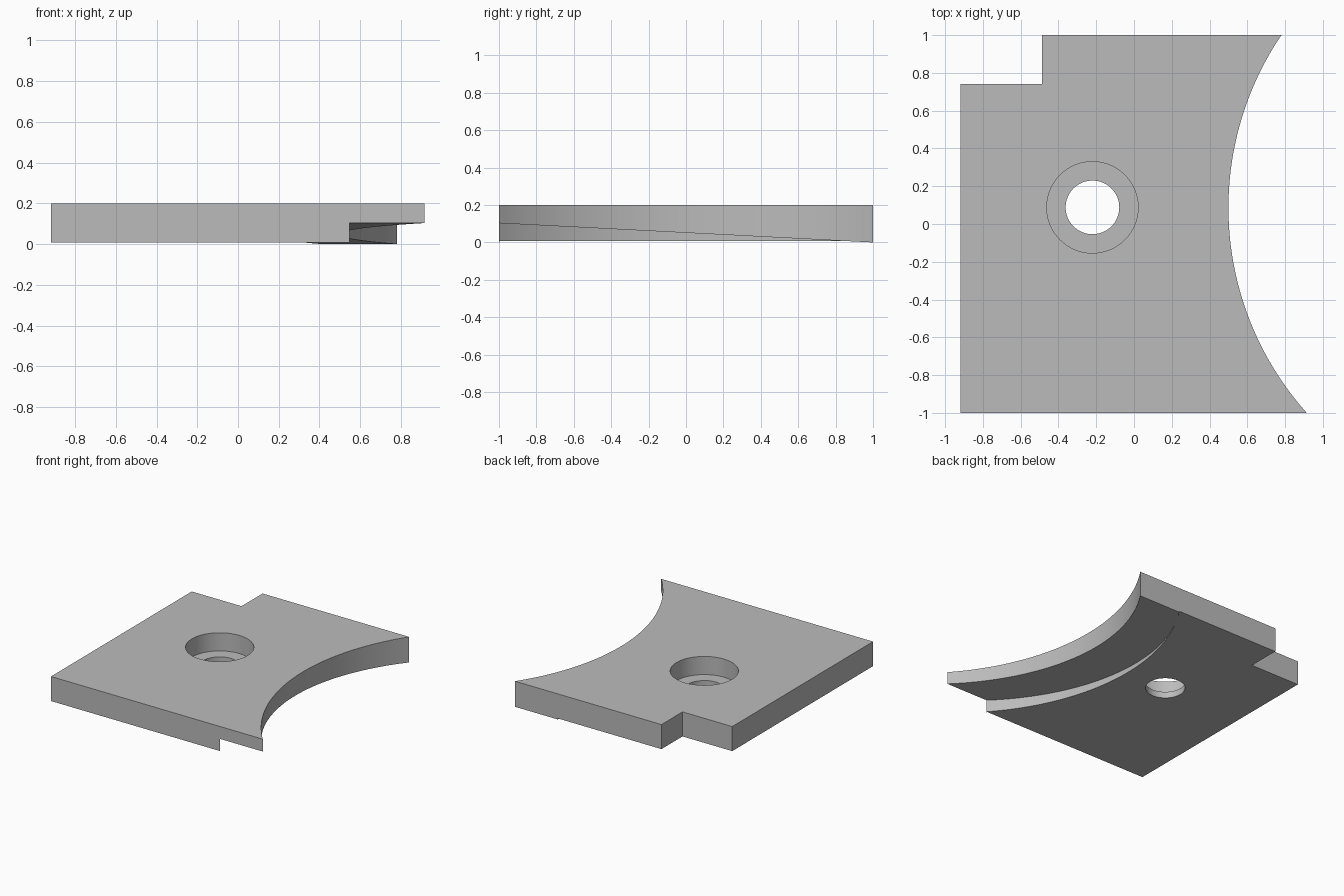
import bpy, bmesh, math

if "Cube" in bpy.data.objects:
    bpy.data.objects.remove(bpy.data.objects["Cube"], do_unlink=True)

TOP, BASE = 0.2, 0.008            # plate top and underside
CX, CY, R = 2.13, 0.086, 1.63     # circle that scoops the right edge
LIP = 0.368                       # width of the ramped lip
HOLE = (-0.22, 0.088)

grey = bpy.data.materials.new("plain grey")
grey.use_nodes = True
grey.diffuse_color = (0.5, 0.5, 0.5, 1)
grey.node_tree.nodes["Principled BSDF"].inputs["Base Color"].default_value = (0.5, 0.5, 0.5, 1)


def arc(y0, y1, shift=0.0, n=64):
    """Points of the scooped edge from y0 to y1."""
    pts = []
    for i in range(n + 1):
        y = y0 + (y1 - y0) * i / n
        pts.append((CX - shift - math.sqrt(R * R - (y - CY) ** 2), y))
    return pts


def circle(radius, n=64):
    return [(HOLE[0] + radius * math.cos(math.tau * i / n),
             HOLE[1] + radius * math.sin(math.tau * i / n)) for i in range(n)]


def prism(name, outline, bottom, top):
    """Solid over an outline; top is a function of y."""
    bm = bmesh.new()
    low = [bm.verts.new((x, y, bottom)) for x, y in outline]
    high = [bm.verts.new((x, y, top(y))) for x, y in outline]
    bm.faces.new(low[::-1])
    bm.faces.new(high)
    for i in range(len(low)):
        j = (i + 1) % len(low)
        bm.faces.new((low[i], low[j], high[j], high[i]))
    bmesh.ops.recalc_face_normals(bm, faces=bm.faces)
    mesh = bpy.data.meshes.new(name)
    bm.to_mesh(mesh)
    bm.free()
    mesh.materials.append(grey)
    obj = bpy.data.objects.new(name, mesh)
    bpy.context.collection.objects.link(obj)
    return obj


def cut(target, cutter):
    cutter.hide_render = True
    mod = target.modifiers.new("cut", 'BOOLEAN')
    mod.operation = 'DIFFERENCE'
    mod.solver = 'EXACT'
    mod.object = cutter
    bpy.context.view_layer.objects.active = target
    bpy.ops.object.modifier_apply(modifier=mod.name)
    bpy.data.objects.remove(cutter, do_unlink=True)


# Plate with a scooped right edge and a notched back left corner
plate = prism("plate", [(-0.918, -1)] + arc(-1, 1) +
              [(-0.488, 1), (-0.488, 0.74), (-0.918, 0.74)], 0, lambda y: TOP)

# Underside, raised slightly everywhere but under the lip
inner = arc(-1.1, 1.1, LIP)
cut(plate, prism("underside_cutter", [(-1.1, -1.1)] + inner + [(-1.1, 1.1)],
                 -0.2, lambda y: BASE))

# Lip underside, a ramp that falls from front to back
cut(plate, prism("ramp_cutter", [(1.3, 1.1)] + inner[::-1] + [(1.3, -1.1)],
                 -0.2, lambda y: 0.0515 * (1 - y)))

# Through hole and counterbore
cut(plate, prism("hole_cutter", circle(0.142), -0.2, lambda y: 0.4))
cut(plate, prism("bore_cutter", circle(0.242), 0.058, lambda y: 0.4))

# Smooth curved walls, sharp edges
bpy.ops.object.select_all(action='DESELECT')
plate.select_set(True)
bpy.context.view_layer.objects.active = plate
bpy.ops.object.shade_smooth_by_angle(angle=math.radians(30))
